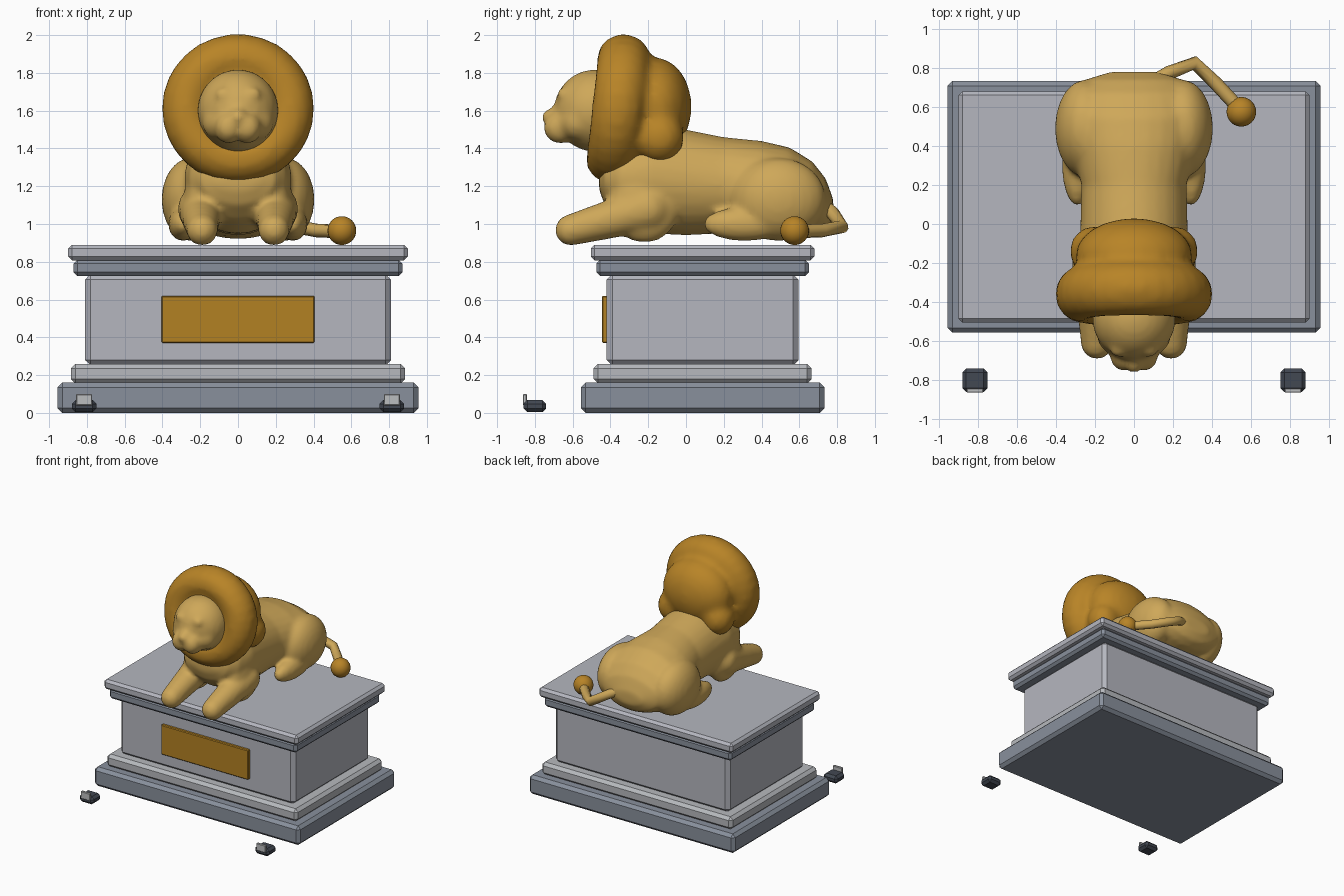
import bpy, bmesh, math
from mathutils import Matrix, Vector

cube = bpy.data.objects.get("Cube")
if cube:
    bpy.data.objects.remove(cube, do_unlink=True)


def material(name, r, g, b):
    m = bpy.data.materials.new(name)
    m.use_nodes = True
    m.diffuse_color = (r, g, b, 1)
    m.node_tree.nodes["Principled BSDF"].inputs["Base Color"].default_value = (r, g, b, 1)
    return m


FUR = material("tan fur", 0.62, 0.39, 0.10)
MANE = material("golden mane", 0.48, 0.23, 0.02)
BRASS = material("brass plaque", 0.45, 0.22, 0.016)
STONE = material("light stone", 0.46, 0.47, 0.52)
TRIM = material("pale trim", 0.47, 0.485, 0.51)
SLATE = material("blue grey stone", 0.25, 0.28, 0.335)
DARK = material("dark metal", 0.055, 0.065, 0.085)
GLASS = material("lamp glass", 0.50, 0.51, 0.52)


def finish(name, bm, mat):
    mesh = bpy.data.meshes.new(name)
    bmesh.ops.recalc_face_normals(bm, faces=bm.faces)
    bm.to_mesh(mesh)
    bm.free()
    mesh.materials.append(mat)
    obj = bpy.data.objects.new(name, mesh)
    bpy.context.collection.objects.link(obj)
    return obj


def box(name, centre, size, bevel, mat):
    bm = bmesh.new()
    bmesh.ops.create_cube(bm, size=1, matrix=Matrix.Translation(centre) @ Matrix.Diagonal((*size, 1)))
    obj = finish(name, bm, mat)
    mod = obj.modifiers.new("chamfer", 'BEVEL')
    mod.width = bevel
    mod.segments = 1
    return obj


def blob(bm, centre, radii):
    bmesh.ops.create_uvsphere(bm, u_segments=24, v_segments=16, radius=1,
                              matrix=Matrix.Translation(centre) @ Matrix.Diagonal((*radii, 1)))


def pair(bm, centre, radii):
    for side in (-1, 1):
        blob(bm, (side * centre[0], centre[1], centre[2]), radii)


def limb(bm, a, b, ra, rb, steps=14):
    for i in range(steps + 1):
        t = i / steps
        r = ra + (rb - ra) * t
        blob(bm, Vector(a).lerp(Vector(b), t), (r, r, r))


def loft(bm, stations, sides=28):
    # closed tube of elliptical rings along y
    rings = []
    for y, top, bottom, rx in stations:
        mid, rz = (top + bottom) / 2, (top - bottom) / 2
        rings.append([bm.verts.new((rx * math.cos(a), y, mid + rz * math.sin(a)))
                      for a in (math.tau * i / sides for i in range(sides))])
    for r, s in zip(rings, rings[1:]):
        for i in range(sides):
            j = (i + 1) % sides
            bm.faces.new((r[i], r[j], s[j], s[i]))
    bm.faces.new(rings[0])
    bm.faces.new(rings[-1])


def fuse(obj, voxel, smoothing):
    mod = obj.modifiers.new("fuse", 'REMESH')
    mod.mode = 'VOXEL'
    mod.voxel_size = voxel
    mod.use_smooth_shade = True
    mod = obj.modifiers.new("soften", 'SMOOTH')
    mod.factor = 0.5
    mod.iterations = smoothing


# Pedestal: stacked chamfered slabs (half width, half depth, bottom, top)
for name, hx, hy, z0, z1, bevel, mat in (
        ("plinth", 0.955, 0.645, 0.0, 0.16, 0.025, SLATE),
        ("base_moulding", 0.885, 0.577, 0.155, 0.26, 0.024, TRIM),
        ("pedestal_block", 0.81, 0.508, 0.25, 0.735, 0.03, STONE),
        ("cornice", 0.87, 0.563, 0.725, 0.81, 0.02, SLATE),
        ("top_slab", 0.90, 0.592, 0.808, 0.89, 0.02, STONE)):
    box(name, (0, 0.088, (z0 + z1) / 2), (2 * hx, 2 * hy, z1 - z0), bevel, mat)
box("plaque", (0, -0.43, 0.495), (0.81, 0.03, 0.25), 0.006, BRASS)

# Ground lamps
for side, label in ((1, "left"), (-1, "right")):
    box(label + "_lamp", (side * 0.815, -0.80, 0.036), (0.13, 0.12, 0.064), 0.02, DARK)
    box(label + "_lamp_lens", (side * 0.815, -0.853, 0.07), (0.085, 0.022, 0.06), 0.004, GLASS)

# Lion body
bm = bmesh.new()
loft(bm, [(-0.46, 1.26, 1.18, 0.10), (-0.43, 1.38, 1.10, 0.20), (-0.35, 1.45, 1.02, 0.26),
          (-0.20, 1.52, 0.95, 0.285), (0.0, 1.50, 0.94, 0.275), (0.20, 1.46, 0.95, 0.27),
          (0.40, 1.44, 0.93, 0.32), (0.55, 1.405, 0.92, 0.35), (0.67, 1.33, 0.93, 0.32),
          (0.74, 1.24, 0.96, 0.25), (0.78, 1.13, 1.03, 0.12)])
pair(bm, (0.25, 0.49, 1.13), (0.155, 0.25, 0.22))       # haunches
pair(bm, (0.29, 0.31, 1.0), (0.08, 0.22, 0.09))         # folded hind legs
pair(bm, (0.20, -0.22, 1.10), (0.09, 0.19, 0.20))       # shoulders
for side in (-1, 1):                                    # forelegs and paws
    limb(bm, (side * 0.2, -0.2, 1.08), (side * 0.19, -0.61, 0.968), 0.12, 0.083)
limb(bm, (0, -0.2, 1.4), (0, -0.42, 1.58), 0.2, 0.2)    # neck
blob(bm, (0, -0.48, 1.6), (0.215, 0.22, 0.218))         # head
pair(bm, (0.09, -0.57, 1.54), (0.10, 0.10, 0.10))       # cheeks
pair(bm, (0.05, -0.665, 1.51), (0.075, 0.09, 0.085))    # muzzle
blob(bm, (0, -0.67, 1.565), (0.06, 0.095, 0.055))       # nose
pair(bm, (0.075, -0.64, 1.685), (0.05, 0.045, 0.04))    # brows
fuse(finish("lion_body", bm, FUR), 0.018, 6)

# Mane: thick ring round the face, domed back and side locks
bm = bmesh.new()
for i in range(30):
    a = math.tau * i / 30
    blob(bm, (0.275 * math.cos(a), -0.36 + 0.03 * math.sin(a), 1.61 + 0.272 * math.sin(a)),
         (0.13, 0.14, 0.125))
blob(bm, (0, -0.34, 1.61), (0.30, 0.14, 0.30))
blob(bm, (0, -0.16, 1.62), (0.30, 0.19, 0.26))
pair(bm, (0.20, -0.14, 1.46), (0.13, 0.13, 0.14))
fuse(finish("mane", bm, MANE), 0.026, 5)

# Tail with a round tuft
curve = bpy.data.curves.new("tail", 'CURVE')
curve.dimensions = '3D'
curve.bevel_depth = 0.036
curve.bevel_resolution = 3
curve.use_fill_caps = True
path = [(0.05, 0.70, 1.12), (0.18, 0.775, 1.06), (0.31, 0.825, 0.985), (0.42, 0.72, 0.965), (0.55, 0.58, 0.96)]
spline = curve.splines.new('POLY')
spline.points.add(len(path) - 1)
for point, co in zip(spline.points, path):
    point.co = (*co, 1)
spline.use_smooth = True
curve.materials.append(FUR)
bpy.context.collection.objects.link(bpy.data.objects.new("tail", curve))

bm = bmesh.new()
blob(bm, (0.55, 0.575, 0.965), (0.076, 0.076, 0.076))
tuft = finish("tail_tuft", bm, MANE)
for poly in tuft.data.polygons:
    poly.use_smooth = True
